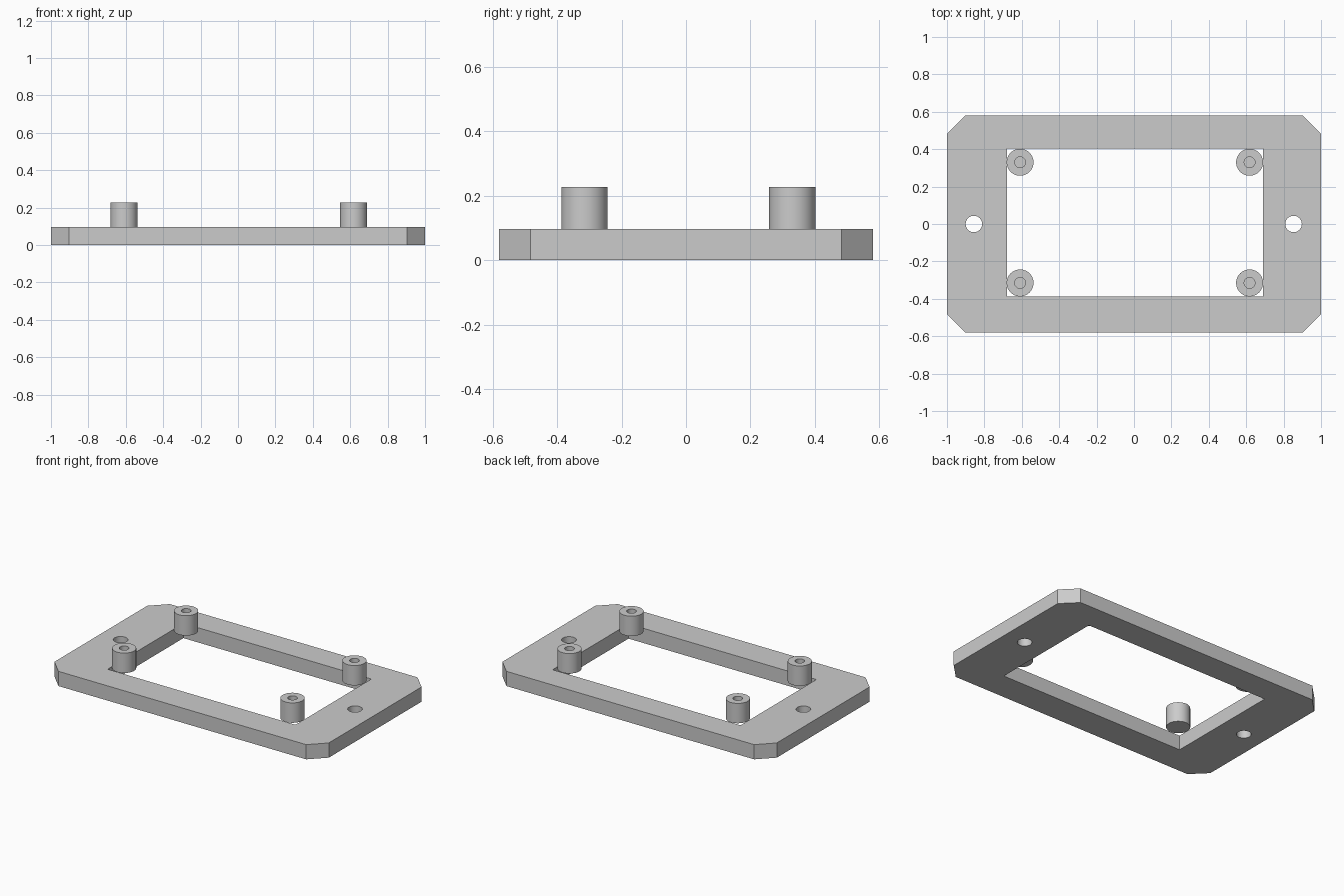
import bpy, bmesh
from math import cos, sin, pi, radians
from mathutils import Vector

cube = bpy.data.objects.get("Cube")
if cube:
    bpy.data.objects.remove(cube, do_unlink=True)

grey = bpy.data.materials.new("light grey")
grey.use_nodes = True
grey.diffuse_color = (0.6, 0.6, 0.6, 1)
grey.node_tree.nodes["Principled BSDF"].inputs["Base Color"].default_value = (0.6, 0.6, 0.6, 1)

PLATE_TOP, POST_TOP = 0.097, 0.228
SIDES = 48


def circle(x, y, r):
    return [(x + r * cos(2 * pi * i / SIDES), y + r * sin(2 * pi * i / SIDES)) for i in range(SIDES)]


def add_object(name, mesh):
    obj = bpy.data.objects.new(name, mesh)
    bpy.context.collection.objects.link(obj)
    mesh.materials.append(grey)
    bpy.ops.object.select_all(action='DESELECT')
    obj.select_set(True)
    bpy.context.view_layer.objects.active = obj
    bpy.ops.object.shade_smooth_by_angle(angle=radians(30))
    return obj


def extruded_plate(name, loops, z0, z1):
    """Fill the first loop, leave the others open, and extrude upwards."""
    curve = bpy.data.curves.new(name + "_outline", 'CURVE')
    curve.dimensions = '2D'
    curve.fill_mode = 'BOTH'
    curve.extrude = (z1 - z0) / 2
    for loop in loops:
        spline = curve.splines.new('POLY')
        spline.points.add(len(loop) - 1)
        for point, (x, y) in zip(spline.points, loop):
            point.co = (x, y, 0, 1)
        spline.use_cyclic_u = True
    helper = bpy.data.objects.new(name + "_outline", curve)
    bpy.context.collection.objects.link(helper)
    bpy.context.view_layer.update()
    mesh = bpy.data.meshes.new_from_object(helper.evaluated_get(bpy.context.evaluated_depsgraph_get()))
    bpy.data.objects.remove(helper, do_unlink=True)
    bm = bmesh.new()
    bm.from_mesh(mesh)
    bmesh.ops.translate(bm, verts=bm.verts, vec=(0, 0, (z0 + z1) / 2))
    bmesh.ops.remove_doubles(bm, verts=bm.verts, dist=1e-4)
    bmesh.ops.recalc_face_normals(bm, faces=bm.faces)
    bm.to_mesh(mesh)
    bm.free()
    mesh.materials.clear()
    return add_object(name, mesh)


def lathe(name, profile, x, y):
    """Revolve a radius and height profile about a vertical axis."""
    bm = bmesh.new()
    verts = [bm.verts.new((r, 0, z)) for r, z in profile]
    edges = [bm.edges.new(pair) for pair in zip(verts, verts[1:])]
    bmesh.ops.spin(bm, geom=verts + edges, cent=(0, 0, 0), axis=(0, 0, 1), angle=2 * pi, steps=SIDES)
    bmesh.ops.remove_doubles(bm, verts=bm.verts, dist=1e-5)
    bmesh.ops.recalc_face_normals(bm, faces=bm.faces)
    bmesh.ops.translate(bm, verts=bm.verts, vec=Vector((x, y, 0)))
    mesh = bpy.data.meshes.new(name)
    bm.to_mesh(mesh)
    bm.free()
    return add_object(name, mesh)


# Frame plate with clipped corners, a window and two mounting holes
X, Y, CLIP = 1.0, 0.58, 0.097
outline = [(X, Y - CLIP), (X - CLIP, Y), (CLIP - X, Y), (-X, Y - CLIP),
           (-X, CLIP - Y), (CLIP - X, -Y), (X - CLIP, -Y), (X, CLIP - Y)]
window = [(-0.68, -0.387), (0.69, -0.387), (0.69, 0.403), (-0.68, 0.403)]
holes = [circle(x, 0, 0.044) for x in (-0.856, 0.853)]
extruded_plate("frame_plate", [outline, window] + holes, 0, PLATE_TOP)

# Four standoff posts with blind screw holes
R, HOLE, FLOOR = 0.072, 0.029, 0.12
post = [(0, PLATE_TOP), (R, PLATE_TOP), (R, POST_TOP), (HOLE, POST_TOP), (HOLE, FLOOR), (0, FLOOR)]
for side, x in (("right", -0.609), ("left", 0.618)):
    for end, y in (("front", -0.315), ("back", 0.33)):
        lathe(f"standoff_{end}_{side}", post, x, y)
